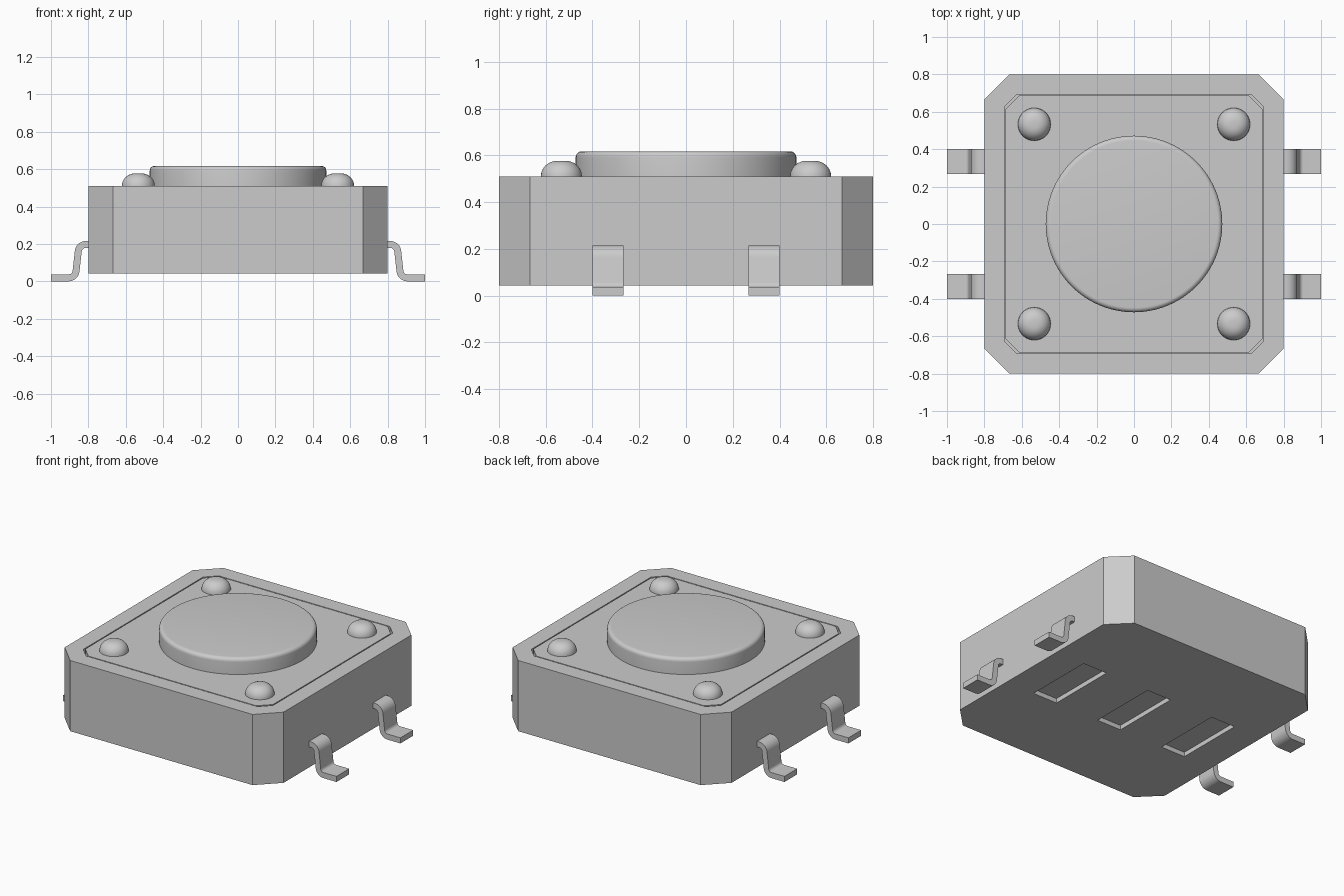
import bpy, bmesh, math
from mathutils import Vector

if "Cube" in bpy.data.objects:
    bpy.data.objects.remove(bpy.data.objects["Cube"])

grey = bpy.data.materials.new("light_grey")
grey.diffuse_color = (0.6, 0.6, 0.6, 1)
grey.use_nodes = True
grey.node_tree.nodes["Principled BSDF"].inputs["Base Color"].default_value = grey.diffuse_color


def finish(name, bm, smooth=False):
    """Turn a bmesh into a named object."""
    bmesh.ops.recalc_face_normals(bm, faces=bm.faces)
    me = bpy.data.meshes.new(name)
    bm.to_mesh(me)
    bm.free()
    me.materials.append(grey)
    ob = bpy.data.objects.new(name, me)
    bpy.context.collection.objects.link(ob)
    if smooth:
        bpy.ops.object.select_all(action='DESELECT')
        ob.select_set(True)
        bpy.context.view_layer.objects.active = ob
        bpy.ops.object.shade_smooth_by_angle(angle=math.radians(35))
    return ob


def octagon(half, cut):
    """Square outline with cut corners."""
    a = half - cut
    return [(half, -a), (half, a), (a, half), (-a, half),
            (-half, a), (-half, -a), (-a, -half), (a, -half)]


def loft(name, rings, smooth=False):
    """Skin a stack of equal-length rings and cap both ends."""
    bm = bmesh.new()
    vs = [[bm.verts.new(p) for p in r] for r in rings]
    n = len(rings[0])
    for lo, hi in zip(vs, vs[1:]):
        for i in range(n):
            j = (i + 1) % n
            bm.faces.new((lo[i], lo[j], hi[j], hi[i]))
    bm.faces.new(vs[0])
    bm.faces.new(vs[-1])
    return finish(name, bm, smooth)


def oct_ring(half, cut, z):
    return [(x, y, z) for x, y in octagon(half, cut)]


def lathe(name, profile, cx=0, cy=0, n=64):
    """Revolve (radius, z) points around a vertical axis."""
    rings = [[(cx + r * math.cos(2 * math.pi * i / n),
               cy + r * math.sin(2 * math.pi * i / n), z) for i in range(n)]
             for r, z in profile]
    return loft(name, rings, True)


# Body with a pocket in the top for the cover plate
BOT, TOP = 0.043, 0.51
body = loft("body", [oct_ring(0.8, 0.133, BOT), oct_ring(0.8, 0.133, TOP),
                     oct_ring(0.693, 0.068, TOP), oct_ring(0.693, 0.068, 0.46)])

# Three shallow slots in the underside
for x in (-0.5, 0, 0.5):
    ring = [(x + sx * 0.089, sy * 0.233) for sx, sy in ((-1, -1), (1, -1), (1, 1), (-1, 1))]
    cutter = loft("slot_cutter", [[(a, b, z) for a, b in ring] for z in (0, BOT + 0.03)])
    cutter.hide_render = True
    cutter.hide_viewport = True
    mod = body.modifiers.new("slot", 'BOOLEAN')
    mod.operation = 'DIFFERENCE'
    mod.solver = 'EXACT'
    mod.object = cutter

# Cover plate, leaving a thin groove around it
loft("cover_plate", [oct_ring(0.686, 0.072, 0.46), oct_ring(0.686, 0.072, TOP)])

# Round button with a filleted top edge
R, H, F = 0.472, 0.617, 0.025
arc = [math.radians(15 * k) for k in range(7)]
lathe("button", [(R, TOP - 0.02)] +
      [(R - F + F * math.cos(a), H - F + F * math.sin(a)) for a in arc], n=96)

# Four rivet domes
for sx in (-1, 1):
    for sy in (-1, 1):
        lathe("rivet_dome", [(0.088, TOP - 0.02)] +
              [(0.018 + 0.07 * math.cos(a), TOP + 0.067 * math.sin(a)) for a in arc],
              sx * 0.533, sy * 0.533, 40)


def rounded(pts, r, steps=8):
    """Round the inner corners of a path; gives (point, direction) pairs."""
    out = [(pts[0], (pts[1] - pts[0]).normalized())]
    for a, b, c in zip(pts, pts[1:], pts[2:]):
        d0, d1 = (b - a).normalized(), (c - b).normalized()
        turn = d0.angle_signed(d1)  # clockwise positive
        p = b - d0 * r * math.tan(abs(turn) / 2)
        s = 1 if turn < 0 else -1
        centre = p + Vector((-d0.y, d0.x)) * s * r
        for k in range(steps + 1):
            t = -turn * k / steps
            co, si = math.cos(t), math.sin(t)
            d = Vector((d0.x * co - d0.y * si, d0.x * si + d0.y * co))
            out.append((centre - Vector((-d.y, d.x)) * s * r, d))
    out.append((pts[-1], (pts[-1] - pts[-2]).normalized()))
    return out


# Four bent terminals
T = 0.0185
path = rounded([Vector(p) for p in ((0.78, 0.197), (0.85, 0.197),
                                    (0.87, T), (1.0, T))], 0.04)
for sx in (-1, 1):
    for sy in (-1, 1):
        rings = []
        for p, d in path:
            n = Vector((-d.y, d.x)) * T
            a, b = p + n, p - n
            y0, y1 = sy * 0.267, sy * 0.4
            rings.append([(sx * a.x, y0, a.y), (sx * a.x, y1, a.y),
                          (sx * b.x, y1, b.y), (sx * b.x, y0, b.y)])
        loft("terminal", rings, True)
